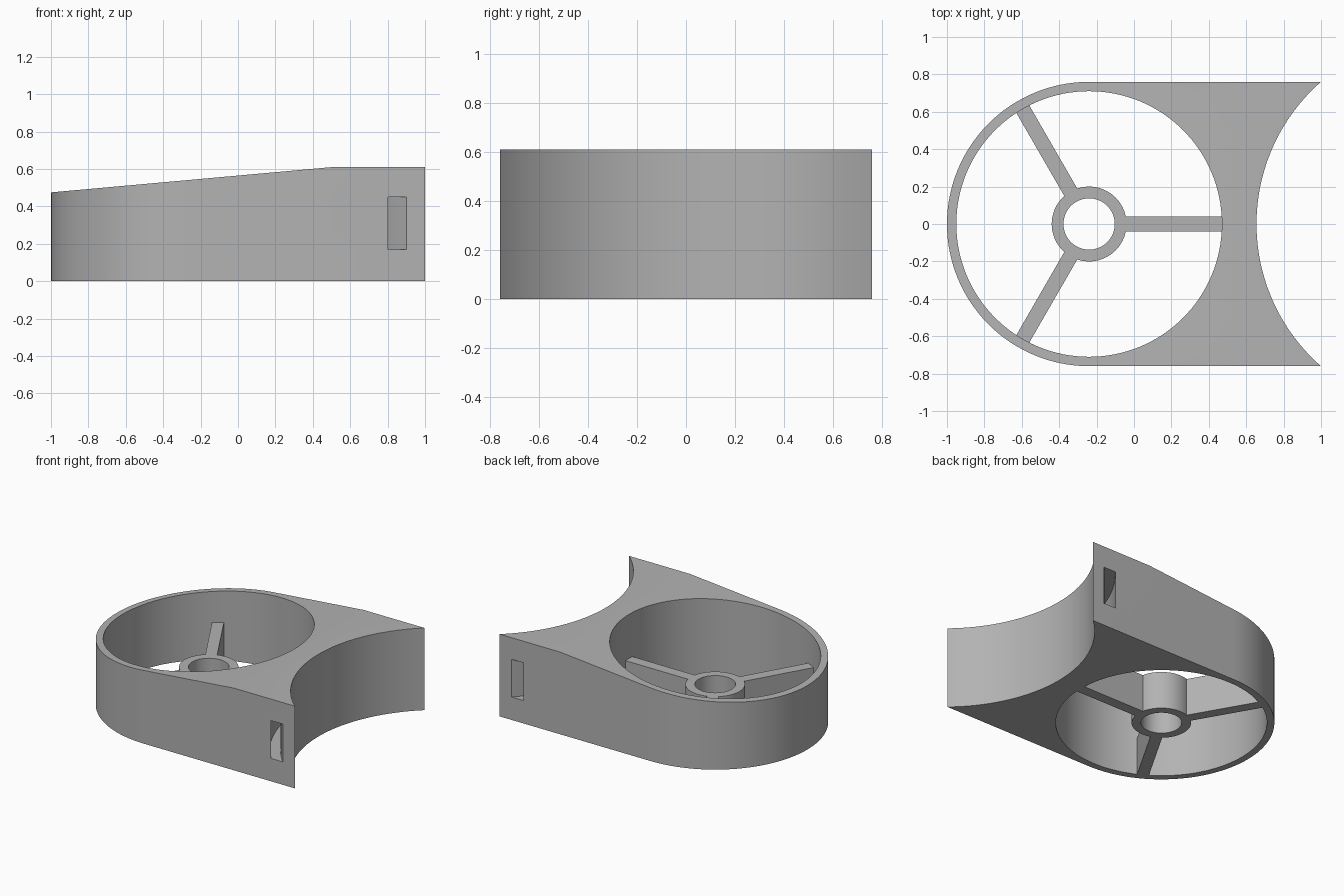
import bpy, bmesh
from math import sin, cos, pi, sqrt, asin
from mathutils import Vector, Matrix

if "Cube" in bpy.data.objects:
    bpy.data.objects.remove(bpy.data.objects["Cube"], do_unlink=True)

CX = -0.24                    # centre of the round end
HALF = 0.76                   # half width and outer radius
SADDLE_R = 1.01               # radius of the concave end
SADDLE_X = 0.655 + SADDLE_R
HEIGHT = 0.61
HUB_H = 0.28

grey = bpy.data.materials.new("plain grey")
grey.use_nodes = True
colour = (0.45, 0.45, 0.45, 1)
grey.diffuse_color = colour
grey.node_tree.nodes["Principled BSDF"].inputs["Base Color"].default_value = colour


def arc(cx, r, start, end, n):
    """Points on an arc about (cx, 0)."""
    return [(cx + r * cos(start + (end - start) * i / n),
             r * sin(start + (end - start) * i / n)) for i in range(n + 1)]


def prism(name, outline, z0, z1, slope=None):
    """Extrude an outline upwards, optionally trimmed by a sloping plane."""
    bm = bmesh.new()
    base = bm.faces.new([bm.verts.new((x, y, z0)) for x, y in outline])
    top = bmesh.ops.extrude_face_region(bm, geom=[base])["geom"]
    bmesh.ops.translate(bm, vec=(0, 0, z1 - z0),
                        verts=[v for v in top if isinstance(v, bmesh.types.BMVert)])
    if slope:
        point, normal = slope
        bmesh.ops.bisect_plane(bm, geom=bm.verts[:] + bm.edges[:] + bm.faces[:],
                               plane_co=point, plane_no=normal, clear_outer=True)
        bmesh.ops.holes_fill(bm, edges=[e for e in bm.edges if e.is_boundary])
    bmesh.ops.recalc_face_normals(bm, faces=bm.faces[:])
    mesh = bpy.data.meshes.new(name)
    bm.to_mesh(mesh)
    bm.free()
    mesh.materials.append(grey)
    obj = bpy.data.objects.new(name, mesh)
    bpy.context.collection.objects.link(obj)
    return obj


def disc(name, r, z0, z1, n=96):
    return prism(name, arc(CX, r, 0, 2 * pi, n)[:-1], z0, z1)


def combine(target, tool, operation):
    """Apply a boolean and discard the tool."""
    bpy.context.view_layer.objects.active = target
    mod = target.modifiers.new(operation.lower(), 'BOOLEAN')
    mod.operation, mod.object, mod.solver = operation, tool, 'EXACT'
    bpy.ops.object.modifier_apply(modifier=mod.name)
    bpy.data.objects.remove(tool, do_unlink=True)


# Housing: round end, straight sides, concave end, sloping top
tip = asin(HALF / SADDLE_R)
outline = (arc(CX, HALF, pi / 2, 3 * pi / 2, 64)
           + arc(SADDLE_X, SADDLE_R, pi + tip, pi - tip, 64))
rise = (HEIGHT - 0.475) / 1.5
housing = prism("housing", outline, 0, HEIGHT,
                (Vector((0.5, 0, HEIGHT)), Vector((-rise, 0, 1)).normalized()))
combine(housing, disc("bore_cutter", 0.71, -0.1, 1, 128), 'DIFFERENCE')

# Curved strap channel running from one side to the other
channel = (arc(SADDLE_X, 1.15, pi - 0.9, pi + 0.9, 64)
           + arc(SADDLE_X, 1.078, pi + 0.9, pi - 0.9, 64))
combine(housing, prism("channel_cutter", channel, 0.17, 0.45), 'DIFFERENCE')

# Hub with three spokes, flush with the underside
hub = disc("hub_and_spokes", 0.2, 0, HUB_H)
for i in range(3):
    spoke = prism("spoke", [(0.1, -0.04), (0.725, -0.04), (0.725, 0.04), (0.1, 0.04)],
                  0, HUB_H)
    spoke.data.transform(Matrix.Translation((CX, 0, 0))
                         @ Matrix.Rotation(i * 2 * pi / 3, 4, 'Z'))
    combine(hub, spoke, 'UNION')
combine(hub, disc("hub_bore_cutter", 0.137, -0.1, 1), 'DIFFERENCE')

# Smooth the round walls, keep the edges sharp
bpy.ops.object.select_all(action='DESELECT')
for obj in (housing, hub):
    obj.select_set(True)
bpy.context.view_layer.objects.active = housing
bpy.ops.object.shade_smooth_by_angle(angle=pi / 6)
